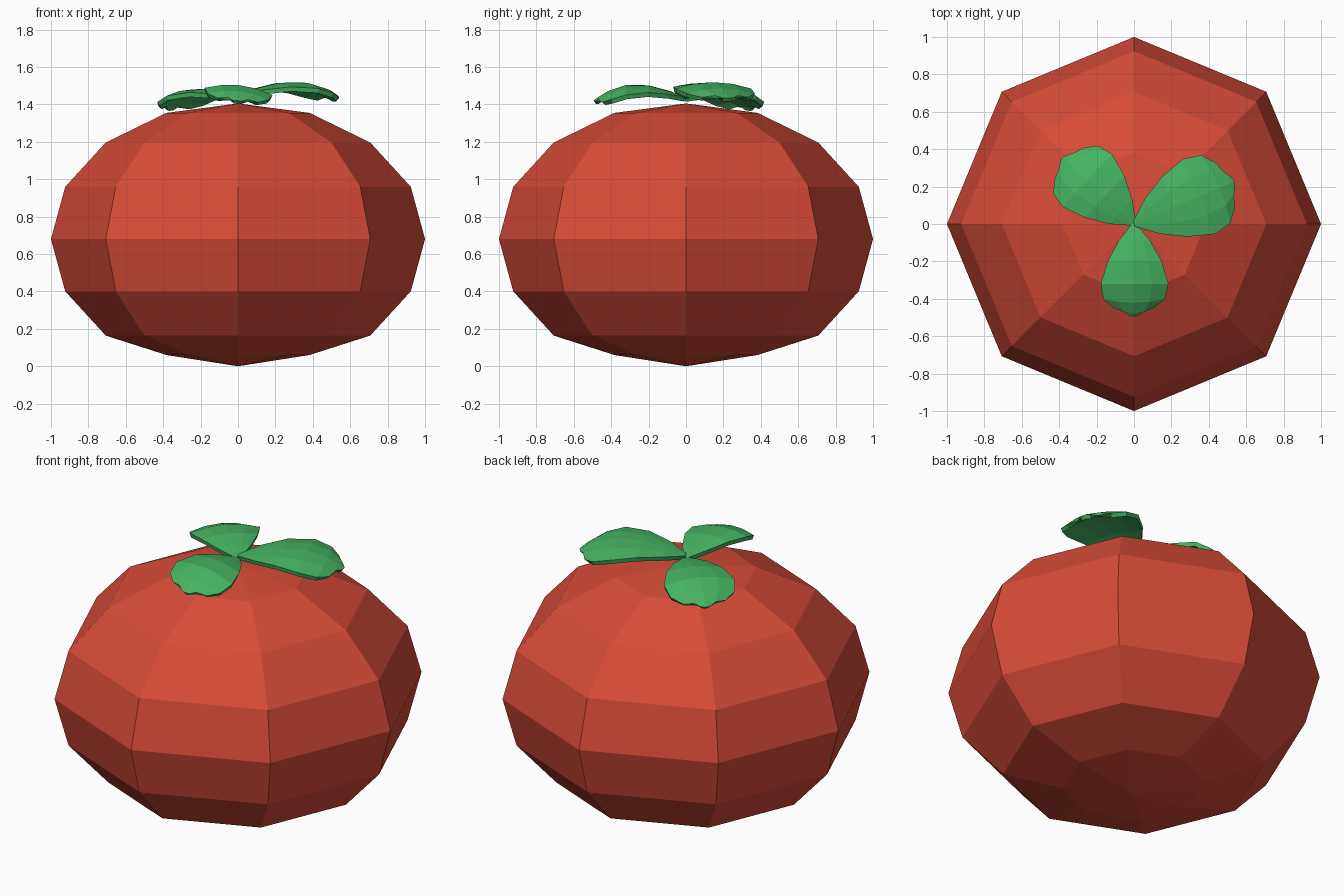
import bpy, bmesh, math
from mathutils import Matrix

if "Cube" in bpy.data.objects:
    bpy.data.objects.remove(bpy.data.objects["Cube"])


def material(name, color):
    m = bpy.data.materials.new(name)
    m.diffuse_color = (*color, 1)
    m.use_nodes = True
    m.node_tree.nodes["Principled BSDF"].inputs["Base Color"].default_value = m.diffuse_color
    return m


def finish(name, bm, mat):
    bmesh.ops.recalc_face_normals(bm, faces=bm.faces[:])
    me = bpy.data.meshes.new(name)
    bm.to_mesh(me)
    bm.free()
    me.materials.append(mat)
    ob = bpy.data.objects.new(name, me)
    bpy.context.collection.objects.link(ob)
    return ob


red = material("red_skin", (0.68, 0.07, 0.04))
green = material("leaf_green", (0.06, 0.45, 0.12))

# Fruit body: eight-sided squashed sphere, slightly flattened underneath
bm = bmesh.new()
bmesh.ops.create_uvsphere(bm, u_segments=8, v_segments=8, radius=1)
for v in bm.verts:
    z = v.co.z * 0.73
    if z < -0.7:
        z = -0.68
    elif z < -0.6:
        z = -0.62
    elif z > 0.7:
        z = 0.725
    v.co.z = z + 0.68
finish("fruit_body", bm, red)

# Leaf sections: distance from root, half width, height of midrib
SECTIONS = [(0.0, 0.012, 0.0), (0.09, 0.085, 0.03), (0.2, 0.145, 0.06),
            (0.32, 0.182, 0.063), (0.42, 0.165, 0.03), (0.475, 0.11, -0.005),
            (0.495, 0.05, -0.02)]


def leaf(name, angle, length, width, roll, root_z, pitch):
    bm = bmesh.new()
    rows = []
    for x, w, z in SECTIONS:
        row = []
        for t in (-1, -0.5, 0, 0.5, 1):
            # side edges trail back near the tip and droop below the midrib
            back = 0.03 * t * t * max(0, (x - 0.32) / 0.175)
            drop = 1.0 * (w * t) ** 2
            row.append(bm.verts.new(((x - back) * length, w * t * width, z - drop)))
        rows.append(row)
    for a, b in zip(rows, rows[1:]):
        for i in range(4):
            bm.faces.new((a[i], b[i], b[i + 1], a[i + 1]))
    bm.transform(Matrix.Translation((0, 0, root_z))
                 @ Matrix.Rotation(math.radians(angle), 4, 'Z')
                 @ Matrix.Rotation(math.radians(pitch), 4, 'Y')
                 @ Matrix.Rotation(math.radians(roll), 4, 'X'))
    ob = finish(name, bm, green)
    mod = ob.modifiers.new("thickness", 'SOLIDIFY')
    mod.thickness = 0.025
    mod.offset = -1


# Three leaves radiating from the crown
leaf("leaf_front", -90, 1.0, 1.0, -6, 1.44, 0)
leaf("leaf_right", 23, 1.18, 1.2, 0, 1.455, 0)
leaf("leaf_back_left", 137, 1.06, 1.06, 0, 1.44, 4)
